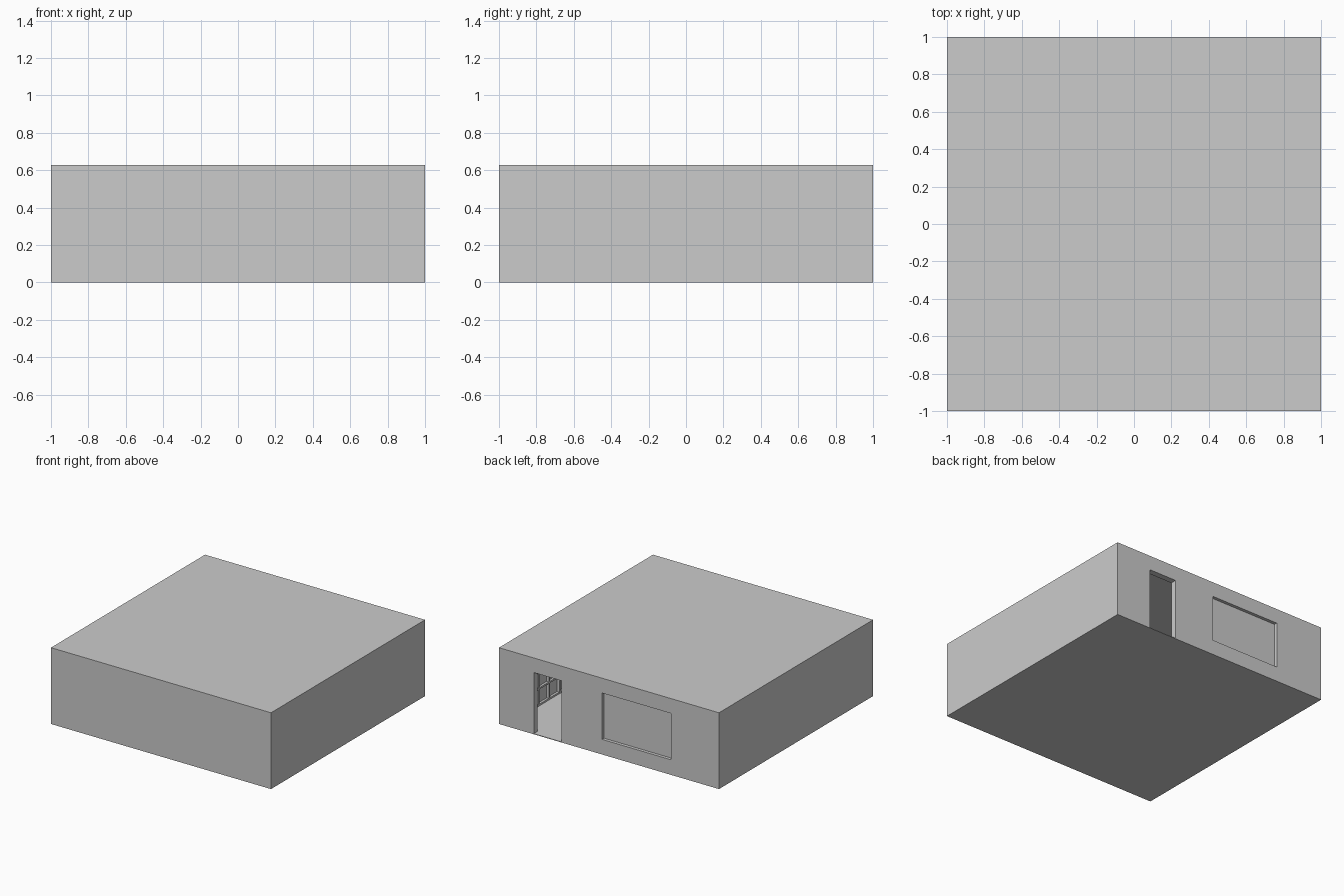
import bpy

if "Cube" in bpy.data.objects:
    bpy.data.objects.remove(bpy.data.objects["Cube"])

H = 0.627        # overall height
WALL = 0.05      # wall thickness
FLOOR = 0.005    # floor thickness


def box(name, lo, hi):
    """Axis-aligned box between two corners."""
    x0, y0, z0 = lo
    x1, y1, z1 = hi
    verts = [(x, y, z) for x in (x0, x1) for y in (y0, y1) for z in (z0, z1)]
    faces = [(0, 1, 3, 2), (4, 6, 7, 5), (0, 4, 5, 1),
             (2, 3, 7, 6), (0, 2, 6, 4), (1, 5, 7, 3)]
    mesh = bpy.data.meshes.new(name)
    mesh.from_pydata(verts, [], faces)
    obj = bpy.data.objects.new(name, mesh)
    bpy.context.collection.objects.link(obj)
    return obj


def cut(target, cutter):
    """Subtract the cutter and hide it."""
    mod = target.modifiers.new(cutter.name, 'BOOLEAN')
    mod.operation = 'DIFFERENCE'
    mod.solver = 'EXACT'
    mod.object = cutter
    cutter.hide_render = True
    cutter.hide_set(True)


# Room shell: hollow box with a doorway and a window in the back wall
room = box("room_shell", (-1, -1, 0), (1, 1, H))
inner = 1 - WALL
cut(room, box("interior_cutter", (-inner, -inner, FLOOR), (inner, inner, H - 0.03)))
cut(room, box("door_cutter", (0.43, 0.9, FLOOR), (0.683, 1.1, 0.507)))
cut(room, box("window_cutter", (-0.565, 0.9, 0.124), (0.064, 1.1, 0.505)))

# Window pane set halfway into the wall
box("window_pane", (-0.565, 0.962, 0.124), (0.064, 0.974, 0.505))

# Square lattice on the inside of the right wall, seen through the doorway
PITCH = 0.135
BAR = 0.014
FRONT = 0.93
top = FLOOR + 4 * PITCH
ys = [0.445 + PITCH * k for k in range(-10, 4)]
for i, y in enumerate(ys):
    box(f"lattice_upright_{i}", (FRONT, y - BAR / 2, FLOOR), (inner, y + BAR / 2, top))
for k in range(5):
    z = FLOOR + PITCH * k
    box(f"lattice_rail_{k}", (FRONT + 0.001, ys[0], z), (inner, ys[-1], z + BAR))
